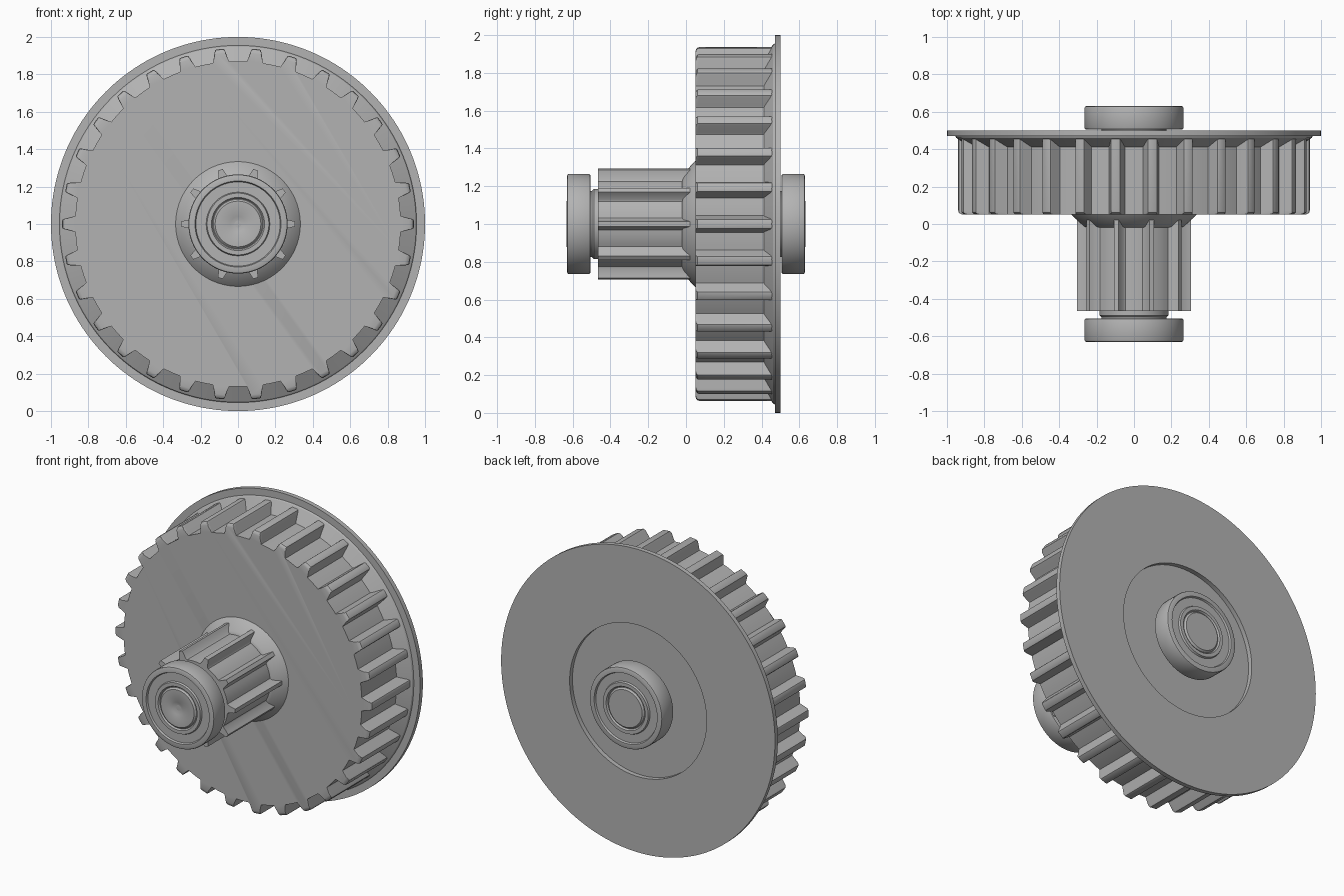
import bpy
import bmesh
from math import cos, sin, pi, tau

cube = bpy.data.objects.get("Cube")
if cube:
    bpy.data.objects.remove(cube)

grey = bpy.data.materials.new("plain grey")
grey.use_nodes = True
colour = (0.45, 0.45, 0.45, 1)
grey.diffuse_color = colour
grey.node_tree.nodes["Principled BSDF"].inputs["Base Color"].default_value = colour


def polar(r, a, y):
    """Point around the shaft axis, which runs along y at z = 1."""
    return (r * cos(a), y, 1 + r * sin(a))


def finish(bm, name):
    bmesh.ops.recalc_face_normals(bm, faces=bm.faces)
    mesh = bpy.data.meshes.new(name)
    bm.to_mesh(mesh)
    bm.free()
    mesh.materials.append(grey)
    ob = bpy.data.objects.new(name, mesh)
    bpy.context.collection.objects.link(ob)
    bpy.ops.object.select_all(action='DESELECT')
    ob.select_set(True)
    bpy.context.view_layer.objects.active = ob
    bpy.ops.object.shade_smooth_by_angle(angle=pi / 6)
    return ob


def loft(bm, rings):
    for a, b in zip(rings, rings[1:]):
        for i in range(len(a)):
            j = (i + 1) % len(a)
            bm.faces.new((a[i], a[j], b[j], b[i]))


def lathe(name, profile, steps=120):
    """Revolve (radius, y) points; radius 0 at an end closes the part."""
    bm = bmesh.new()
    rings = [[bm.verts.new(polar(r, tau * i / steps, y)) for i in range(steps)]
             for r, y in profile if r > 0]
    loft(bm, rings)
    for (r, y), ring in ((profile[0], rings[0]), (profile[-1], rings[-1])):
        if r == 0:
            centre = bm.verts.new((0, y, 1))
            for i in range(steps):
                bm.faces.new((centre, ring[i], ring[(i + 1) % steps]))
    return finish(bm, name)


def gear(name, teeth, tooth, sections):
    """Loft a toothed outline; each section is (y, largest radius)."""
    bm = bmesh.new()
    root = tooth[0][0]
    half = [(r, -w / r) for r, w in tooth]
    outline = half + [(r, -a) for r, a in reversed(half)]
    edge = -half[0][1]
    gap = tau / teeth - 2 * edge
    outline += [(root, edge + gap * k / 4) for k in (1, 2, 3)]
    rings = [[bm.verts.new(polar(min(r, cap), tau * t / teeth + a, y))
              for t in range(teeth) for r, a in outline]
             for y, cap in sections]
    loft(bm, rings)
    bm.faces.new(rings[0])
    bm.faces.new(rings[-1])
    return finish(bm, name)


# Large toothed wheel: tooth points are (radius, half width)
gear("large_toothed_wheel", 30,
     [(0.87, 0.044), (0.88, 0.04), (0.925, 0.029), (0.937, 0.024), (0.94, 0.018)],
     [(0.05, 0.915), (0.054, 0.928), (0.062, 0.937), (0.072, 0.95), (0.46, 0.95)])

# Flange with a sloped shoulder in front and a round recess behind
lathe("flange", [(0, 0.40), (0.865, 0.40), (0.87, 0.412), (0.95, 0.46),
                 (0.955, 0.47), (1, 0.47), (1, 0.5), (0.5, 0.5),
                 (0.5, 0.47), (0, 0.47)], 160)

# Small toothed wheel and the cone joining it to the large one
gear("small_toothed_wheel", 10,
     [(0.25, 0.032), (0.257, 0.025), (0.295, 0.016), (0.305, 0.013)],
     [(-0.465, 0.31), (0.03, 0.31)])
lathe("cone_shoulder", [(0, -0.02), (0.25, -0.02), (0.268, -0.012),
                        (0.325, 0.04), (0.335, 0.052), (0, 0.052)])

# Shaft collars, ball bearings and shaft ends, front (-1) and back (+1)
for side, label, inner in ((-1, "front", 0.45), (1, "back", 0.46)):
    lathe(label + "_collar", [(0, side * inner), (0.185, side * inner),
                              (0.185, side * 0.488), (0.175, side * 0.498),
                              (0.175, side * 0.515), (0, side * 0.515)])
    rim = [(0, 0.505), (0.255, 0.505), (0.262, 0.508), (0.265, 0.515),
           (0.265, 0.62), (0.262, 0.627), (0.255, 0.63), (0.23, 0.63),
           (0.225, 0.618), (0.17, 0.618), (0.165, 0.63), (0.142, 0.63),
           (0.135, 0.62), (0, 0.62)]
    lathe(label + "_bearing", [(r, side * y) for r, y in rim])
    end = [(0, 0.6), (0.132, 0.6), (0.132, 0.622), (0.122, 0.632)]
    end += [(0.04, 0.632), (0, 0.61)] if side < 0 else [(0, 0.632)]
    lathe(label + "_shaft_end", [(r, side * y) for r, y in end])
